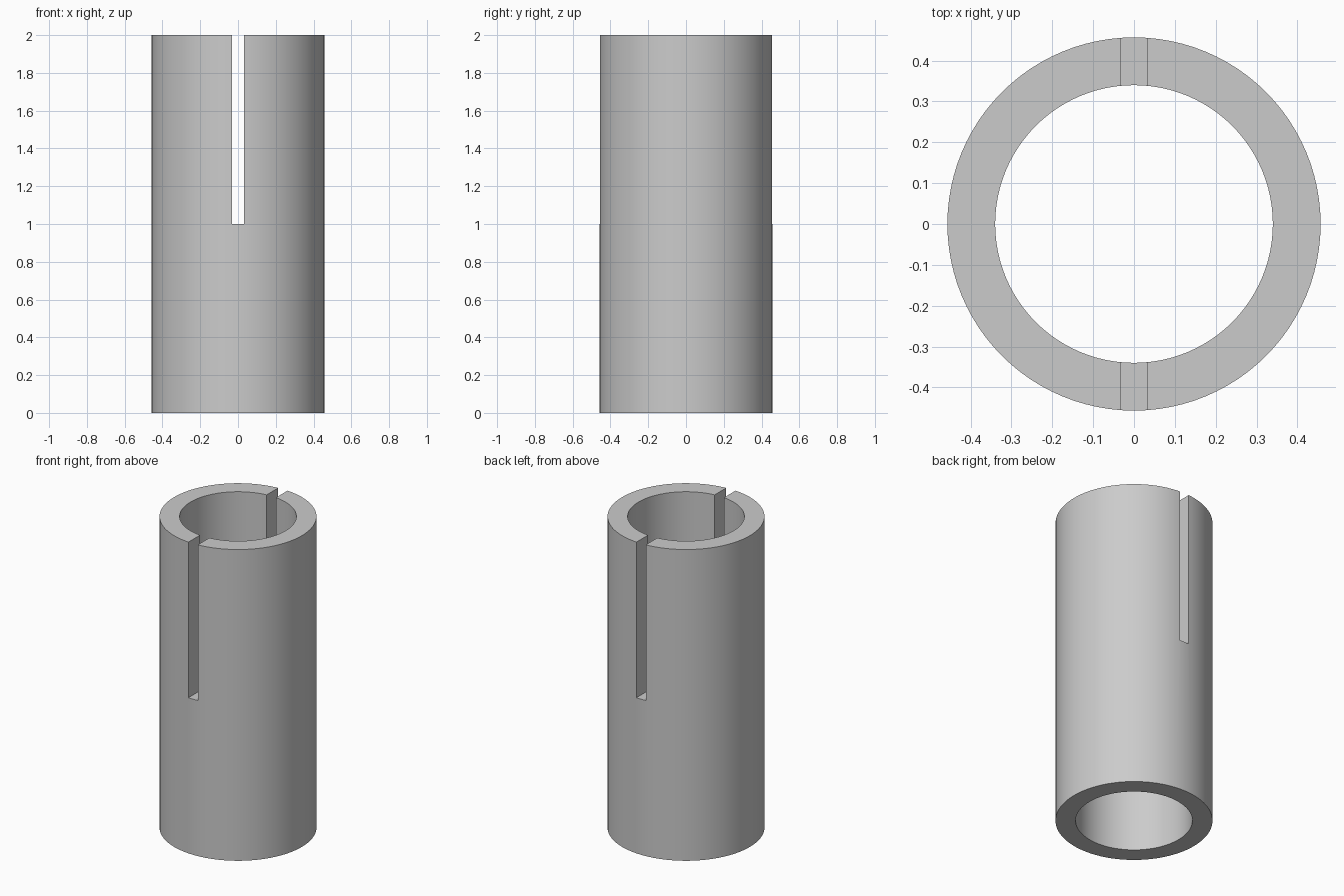
import bpy, bmesh
from math import radians, tau
from mathutils import Matrix

OUTER, INNER, HEIGHT = 0.457, 0.34, 2.0
SLOT_WIDTH, SLOT_FLOOR = 0.066, 1.0
SIDES = 96

cube = bpy.data.objects.get("Cube")
if cube:
    bpy.data.objects.remove(cube, do_unlink=True)


def new_object(name, bm):
    bmesh.ops.recalc_face_normals(bm, faces=bm.faces)
    mesh = bpy.data.meshes.new(name)
    bm.to_mesh(mesh)
    bm.free()
    obj = bpy.data.objects.new(name, mesh)
    bpy.context.collection.objects.link(obj)
    return obj


# Plain grey material
grey = bpy.data.materials.new("plain_grey")
grey.use_nodes = True
colour = (0.6, 0.6, 0.6, 1)
grey.diffuse_color = colour
grey.node_tree.nodes["Principled BSDF"].inputs["Base Color"].default_value = colour

# Tube wall: a rectangular section turned around z
bm = bmesh.new()
section = [(INNER, 0), (OUTER, 0), (OUTER, HEIGHT), (INNER, HEIGHT)]
verts = [bm.verts.new((r, 0, z)) for r, z in section]
edges = [bm.edges.new((verts[i], verts[(i + 1) % 4])) for i in range(4)]
bmesh.ops.spin(bm, geom=verts + edges, cent=(0, 0, 0), axis=(0, 0, 1),
               angle=tau, steps=SIDES, use_merge=True)
bmesh.ops.remove_doubles(bm, verts=bm.verts, dist=0.0001)
tube = new_object("slotted_tube", bm)
tube.data.materials.append(grey)

# Slot cutter: one block through the front and back walls
bm = bmesh.new()
bmesh.ops.create_cube(bm, size=1, matrix=Matrix.Translation((0, 0, SLOT_FLOOR + 0.6))
                      @ Matrix.Diagonal((SLOT_WIDTH, 1.2, 1.2, 1)))
cutter = new_object("slot_cutter", bm)
cutter.data.materials.append(grey)
cutter.hide_render = True

# Cut the slot, then remove the cutter
cut = tube.modifiers.new("slot", 'BOOLEAN')
cut.operation = 'DIFFERENCE'
cut.solver = 'EXACT'
cut.object = cutter
for obj in bpy.context.selected_objects:
    obj.select_set(False)
bpy.context.view_layer.objects.active = tube
tube.select_set(True)
bpy.ops.object.modifier_apply(modifier=cut.name)
bpy.data.objects.remove(cutter, do_unlink=True)

# Smooth round walls with crisp rims and slot edges
bpy.ops.object.shade_smooth_by_angle(angle=radians(30))
